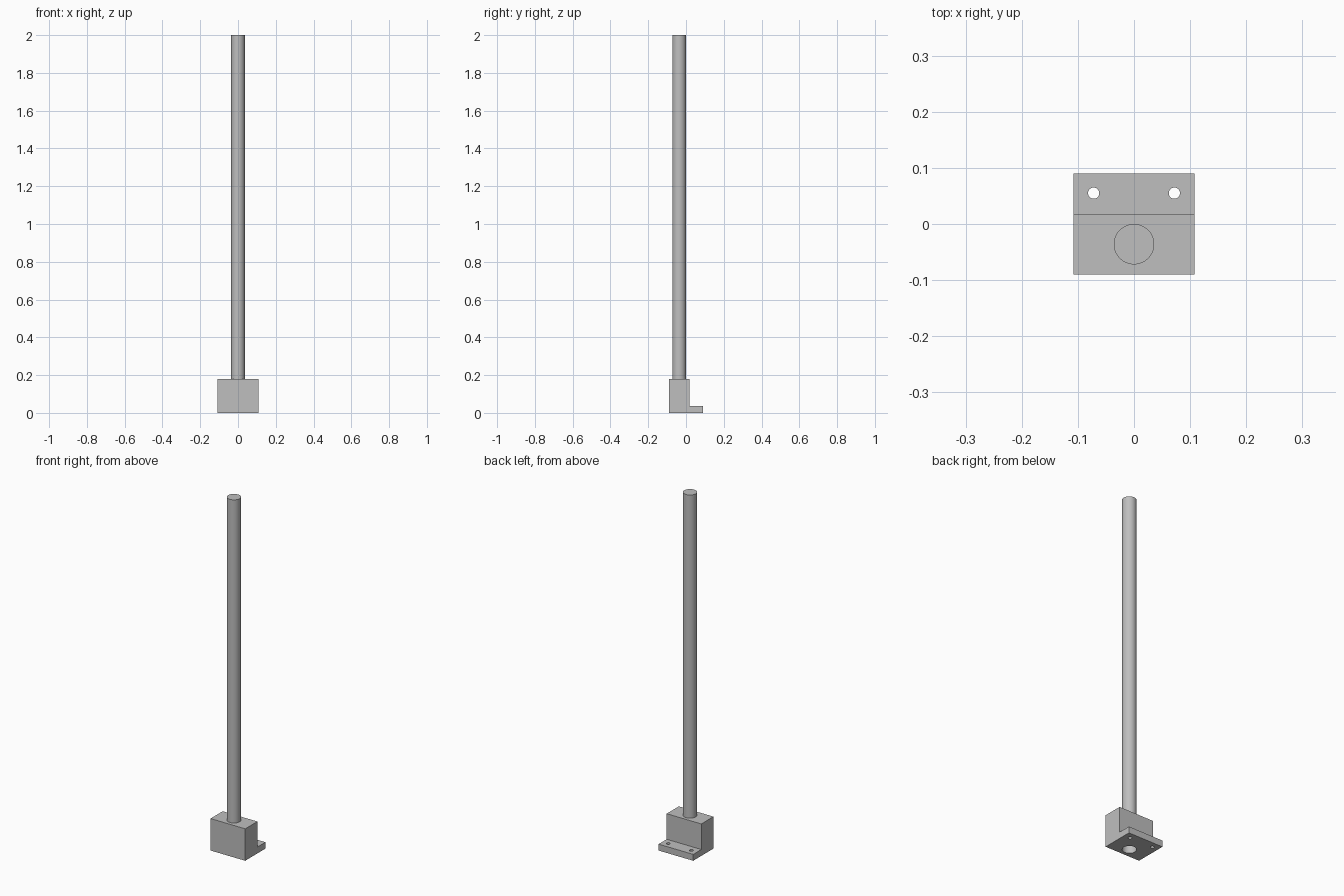
import bpy, bmesh, math

if "Cube" in bpy.data.objects:
    bpy.data.objects.remove(bpy.data.objects["Cube"], do_unlink=True)

# One plain metal colour
grey = bpy.data.materials.new("light_grey")
grey.use_nodes = True
grey.diffuse_color = (0.52, 0.52, 0.52, 1)
grey.node_tree.nodes["Principled BSDF"].inputs["Base Color"].default_value = grey.diffuse_color

HALF_WIDTH = 0.108
ROD_RADIUS, ROD_Y = 0.036, -0.036
BORE_DEPTH = 0.09


def cylinder(name, x, y, radius, bottom, top, sides):
    bpy.ops.mesh.primitive_cylinder_add(vertices=sides, radius=radius, depth=top - bottom,
                                        location=(x, y, (bottom + top) / 2))
    obj = bpy.context.object
    obj.name = name
    obj.data.materials.append(grey)
    return obj


def cut(target, cutter):
    mod = target.modifiers.new("hole", 'BOOLEAN')
    mod.operation = 'DIFFERENCE'
    mod.solver = 'EXACT'
    mod.object = cutter
    bpy.context.view_layer.objects.active = target
    bpy.ops.object.modifier_apply(modifier=mod.name)
    bpy.data.objects.remove(cutter, do_unlink=True)


def smooth(obj):
    bpy.ops.object.select_all(action='DESELECT')
    obj.select_set(True)
    bpy.context.view_layer.objects.active = obj
    bpy.ops.object.shade_smooth_by_angle(angle=math.radians(30))


# Mounting block: L-shaped side profile extruded across the width
profile = [(-0.09, 0), (0.09, 0), (0.09, 0.036), (0.018, 0.036), (0.018, 0.18), (-0.09, 0.18)]
bm = bmesh.new()
face = bm.faces.new([bm.verts.new((-HALF_WIDTH, y, z)) for y, z in profile])
side = bmesh.ops.extrude_face_region(bm, geom=[face])["geom"]
bmesh.ops.translate(bm, vec=(2 * HALF_WIDTH, 0, 0),
                    verts=[v for v in side if isinstance(v, bmesh.types.BMVert)])
bmesh.ops.recalc_face_normals(bm, faces=bm.faces)
mesh = bpy.data.meshes.new("mounting_block")
bm.to_mesh(mesh)
bm.free()
block = bpy.data.objects.new("mounting_block", mesh)
bpy.context.collection.objects.link(block)
mesh.materials.append(grey)

# Screw holes in the flange and the rod bore in the underside
for x in (-0.072, 0.072):
    cut(block, cylinder("screw_hole_cutter", x, 0.055, 0.01, -0.05, 0.1, 32))
cut(block, cylinder("bore_cutter", 0, ROD_Y, ROD_RADIUS, -0.05, BORE_DEPTH, 64))
smooth(block)

# Upright rod, seated inside the block above the bore
rod = cylinder("upright_rod", 0, ROD_Y, ROD_RADIUS, BORE_DEPTH + 0.01, 2, 64)
smooth(rod)
